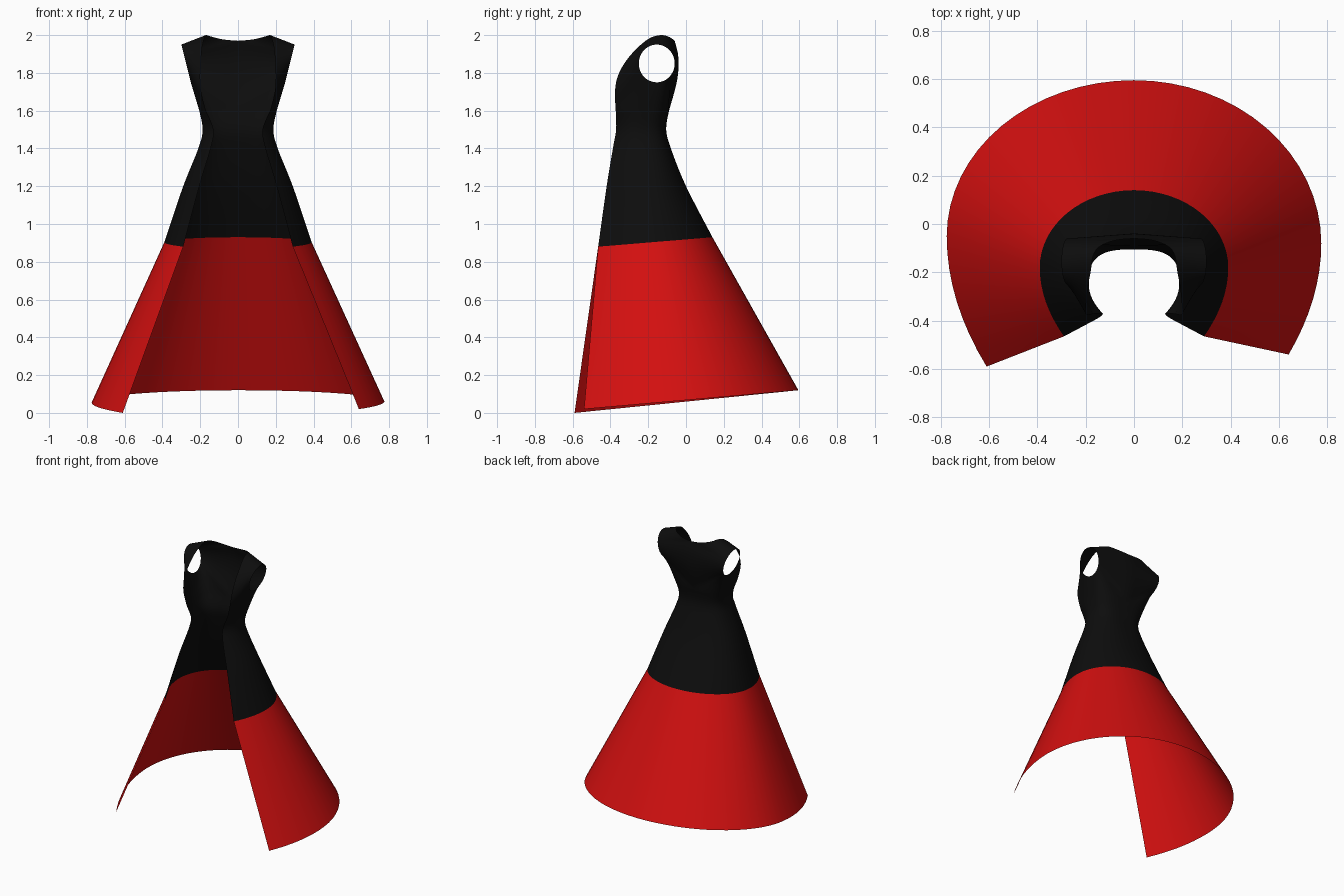
import bpy, bmesh, math
from mathutils import Vector

if "Cube" in bpy.data.objects:
    bpy.data.objects.remove(bpy.data.objects["Cube"])

def material(name, rgb):
    m = bpy.data.materials.new(name)
    m.diffuse_color = (*rgb, 1)
    m.use_nodes = True
    m.node_tree.nodes["Principled BSDF"].inputs["Base Color"].default_value = m.diffuse_color
    return m

RED = material("red cloth", (0.65, 0.005, 0.005))
BLACK = material("black cloth", (0.004, 0.004, 0.004))

# Level: back y, back z, side x, side y, edge x, edge y, edge z, back squareness
HEM_L = (0.595, 0.12, 0.775, -0.05, 0.61, -0.59, 0.0, 2.0)
HEM_R = (0.595, 0.12, 0.775, -0.08, 0.64, -0.54, 0.02, 2.0)
BODY = [
    (0.14, 0.93, 0.39, -0.18, 0.29, -0.465, 0.88, 2.0),
    (0.0, 1.20, 0.29, -0.21, 0.205, -0.42, 1.20, 2.2),
    (-0.08, 1.40, 0.21, -0.24, 0.145, -0.387, 1.40, 2.6),
    (-0.105, 1.50, 0.187, -0.25, 0.13, -0.37, 1.50, 3.0),
    (-0.09, 1.60, 0.205, -0.22, 0.17, -0.372, 1.60, 3.2),
]
NB, NF = 16, 8          # columns behind and in front of the side

def section(level, side):
    """Half ring from the centre back, round the side, to the front edge."""
    yb, zb, xs, ys, xe, ye, ze, n = level
    pts = []
    for i in range(NB + 1):
        t = i / NB * math.pi / 2
        pts.append((xs * math.sin(t) ** (2 / n),
                    ys + (yb - ys) * max(0, math.cos(t)) ** (2 / n)))
    for i in range(1, NF + 1):
        s = i / NF
        pts.append((xs - (xs - xe) * s * s, ys + (ye - ys) * s))
    return [Vector((side * x, y, ze + (zb - ze) * (y - ye) / (yb - ye))) for x, y in pts]

def spline(keys, steps):
    """Smooth curve through tuples of numbers."""
    out = []
    for i in range(len(keys) - 1):
        a, b = keys[max(i - 1, 0)], keys[i]
        c, d = keys[i + 1], keys[min(i + 2, len(keys) - 1)]
        for k in range(steps):
            t = k / steps
            out.append(tuple(0.5 * (2 * q + (r - p) * t + (2 * p - 5 * q + 4 * r - s) * t * t
                             + (3 * q - p - 3 * r + s) * t ** 3)
                             for p, q, r, s in zip(a, b, c, d)))
    return out + [tuple(keys[-1])]

def loft(bm, rows, closed=False):
    grid = [[bm.verts.new(p) for p in row] for row in rows]
    n = len(rows[0])
    for a, b in zip(grid, grid[1:]):
        for i in range(n if closed else n - 1):
            j = (i + 1) % n
            bm.faces.new((a[i], a[j], b[j], b[i]))

def finish(name, bm, mat):
    bmesh.ops.remove_doubles(bm, verts=bm.verts, dist=0.0005)
    bmesh.ops.recalc_face_normals(bm, faces=bm.faces)
    rear = max(bm.faces, key=lambda f: f.calc_center_median().y)
    if rear.normal.y < 0:
        bmesh.ops.reverse_faces(bm, faces=bm.faces)
    me = bpy.data.meshes.new(name)
    bm.to_mesh(me)
    bm.free()
    me.materials.append(mat)
    ob = bpy.data.objects.new(name, me)
    bpy.context.collection.objects.link(ob)
    for o in bpy.context.selected_objects:
        o.select_set(False)
    ob.select_set(True)
    bpy.context.view_layer.objects.active = ob
    bpy.ops.object.shade_smooth_by_angle(angle=math.radians(50))

# Flared lower skirt, open at the front
bm = bmesh.new()
for side, hem in ((-1, HEM_L), (1, HEM_R)):
    low, high = section(hem, side), section(BODY[0], side)
    loft(bm, [[p.lerp(q, k / 6) for p, q in zip(low, high)] for k in range(7)])
finish("lower_skirt", bm, RED)

# Front edge, shoulder, neckline and centre back: x, y, z, matching armhole angle
FRONT_EDGE = [(0.17, -0.372, 1.60, 50), (0.195, -0.376, 1.70, 72), (0.20, -0.362, 1.78, 88),
              (0.197, -0.32, 1.86, 108), (0.19, -0.255, 1.935, 135), (0.178, -0.19, 1.985, 160),
              (0.17, -0.135, 2.0, 182), (0.145, -0.095, 1.993, 208), (0.08, -0.068, 1.977, 228),
              (0.0, -0.06, 1.97, 240)]
BACK_LINE = [(0.0, -0.06, 1.97, 240), (0.0, -0.04, 1.88, 262), (0.0, -0.047, 1.76, 285),
             (0.0, -0.09, 1.60, 310)]

def armhole(deg, side):
    a = math.radians(deg)
    z = 1.85 - 0.10 * math.cos(a)
    y = -0.155 - 0.095 * math.sin(a)
    return Vector((side * (0.25 + 0.25 * (z - 1.75)), y, z))

# Fitted upper part: waist, then a panel running round each armhole
bm = bmesh.new()
for side in (-1, 1):
    loft(bm, [section(l, side) for l in spline(BODY, 5)])
    ring, angles = section(BODY[-1], side), []
    for i in range(NB + NF + 1):
        angles.append(-50 + 50 * i / NB if i <= NB else 50 * (i - NB) / NF)
    for x, y, z, a in spline(FRONT_EDGE, 3)[1:] + spline(BACK_LINE, 4)[1:-1]:
        ring.append(Vector((side * x, y, z)))
        angles.append(a)
    rim = [armhole(a, side) for a in angles]
    loft(bm, [[p.lerp(q, k / 5) for p, q in zip(ring, rim)] for k in range(6)], closed=True)
finish("bodice", bm, BLACK)
